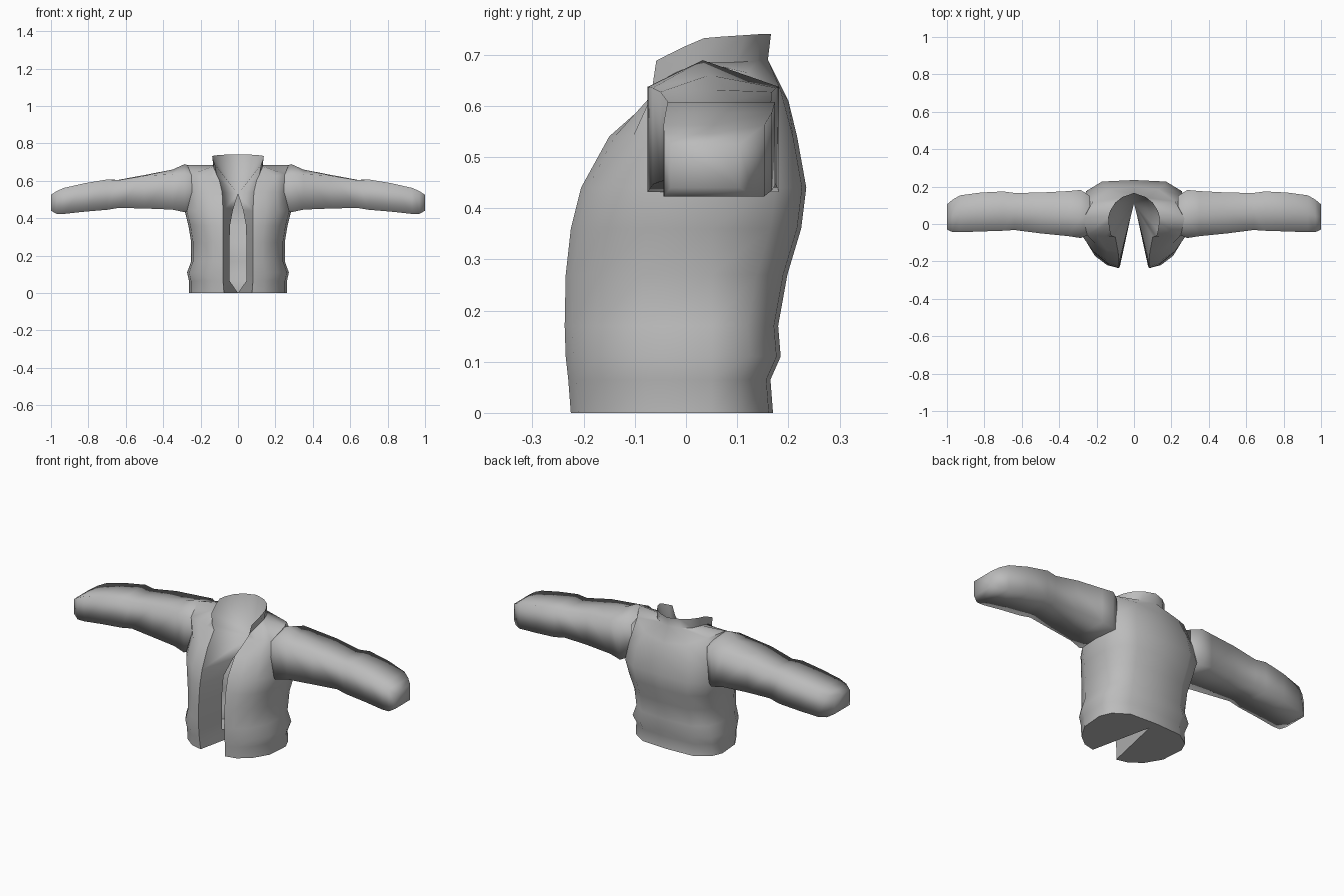
import bpy, bmesh, math

if "Cube" in bpy.data.objects:
    bpy.data.objects.remove(bpy.data.objects["Cube"])

mat = bpy.data.materials.new("grey_cloth")
mat.diffuse_color = (0.5, 0.5, 0.5, 1)
mat.use_nodes = True
mat.node_tree.nodes["Principled BSDF"].inputs["Base Color"].default_value = mat.diffuse_color


def finish(name, bm, angle=None):
    """Mirror the half mesh across x, shade it and colour it."""
    geo = bm.verts[:] + bm.edges[:] + bm.faces[:]
    dup = bmesh.ops.duplicate(bm, geom=geo)["geom"]
    verts = [g for g in dup if isinstance(g, bmesh.types.BMVert)]
    for v in verts:
        v.co.x *= -1
    bmesh.ops.reverse_faces(bm, faces=[g for g in dup if isinstance(g, bmesh.types.BMFace)])
    bmesh.ops.remove_doubles(bm, verts=bm.verts[:], dist=0.0005)
    bmesh.ops.recalc_face_normals(bm, faces=bm.faces[:])
    me = bpy.data.meshes.new(name)
    bm.to_mesh(me)
    bm.free()
    me.materials.append(mat)
    ob = bpy.data.objects.new(name, me)
    bpy.context.collection.objects.link(ob)
    bpy.context.view_layer.objects.active = ob
    ob.select_set(True)
    if angle:
        bpy.ops.object.shade_smooth_by_angle(angle=math.radians(angle))
    else:
        bpy.ops.object.shade_smooth()
    ob.select_set(False)


def loft(bm, rows, closed=False):
    n = len(rows[0])
    for a, b in zip(rows, rows[1:]):
        for i in range(n if closed else n - 1):
            j = (i + 1) % n
            f = [a[i], a[j], b[j], b[i]]
            bm.faces.new(list(dict.fromkeys(f)))


# Jacket body: half rings from the front opening round to the centre back
# z, front edge x, front y, side x, back y
levels = [(0.0, .075, -.225, .262, .17), (.065, .08, -.23, .262, .165),
          (.11, .08, -.235, .272, .185), (.17, .08, -.237, .25, .18),
          (.27, .08, -.235, .25, .198), (.36, .08, -.225, .265, .225),
          (.44, .08, -.205, .285, .235), (.54, .085, -.15, .27, .217)]
bm = bmesh.new()
rows = []
for z, fx, fy, sx, by in levels:
    k = min(1, (.05 - fy) / .28)
    pts = [(fx, fy), (.53 * sx, fy + .015 * k), (.77 * sx, fy + .065 * k),
           (.96 * sx, fy + .15 * k), (sx, .05), (.9 * sx, by - .06),
           (.6 * sx, by - .008), (0, by)]
    rows.append([bm.verts.new((x, y, z)) for x, y in pts])

# Shoulder yoke, collar base and collar rim
yoke = [(.1, -.07, .605), (.15, -.065, .615), (.2, -.063, .625), (.25, -.06, .635),
        (.27, .03, .685), (.22, .12, .665), (.13, .185, .63), (0, .2, .61)]
base = [(.115, -.066, .635), (.12, -.05, .648), (.128, -.02, .665), (.132, .01, .677),
        (.13, .045, .683), (.11, .1, .685), (.07, .14, .688), (0, .16, .69)]
rim = [(.125, -.058, .688), (.13, -.035, .7), (.136, 0, .717), (.138, .035, .732),
       (.128, .07, .735), (.1, .115, .738), (.06, .145, .74), (0, .166, .74)]
for pts in (yoke, base, rim):
    rows.append([bm.verts.new(p) for p in pts])
loft(bm, rows)

# Lining: folds in from the front edges and funnels down inside the collar
low = bm.verts.new((0, .12, 0))
top = bm.verts.new((0, .11, .53))
inner = [low]
for r, x in zip(rows[1:7], (.045, .045, .045, .045, .043, .028)):
    t = (.08 - x) / .08
    inner.append(bm.verts.new((x, -.225 + .34 * t, r[0].co.z)))
inner += [top] * 4
for i in range(len(rows) - 1):
    f = [rows[i][0], rows[i + 1][0], inner[i + 1], inner[i]]
    bm.faces.new(list(dict.fromkeys(f)))
for a, b in zip(rim_v := rows[-1], rim_v[1:]):
    bm.faces.new((a, b, top))

# Closed hem underneath
for a, b in zip(rows[0], rows[0][1:]):
    bm.faces.new((b, a, low))
finish("jacket_body", bm, 55)

# Sleeves: x, front y, back y, bottom z, top z, ridge height
sections = [(.235, -.055, .15, .45, .63, .04), (.285, -.075, .182, .432, .637, .052),
            (.35, -.065, .176, .446, .635, .025), (.5, -.05, .168, .452, .627, .004),
            (.64, -.032, .166, .455, .603, .002), (.7, -.036, .174, .445, .607, 0),
            (.82, -.04, .168, .435, .587, 0), (.93, -.044, .153, .423, .562, 0),
            (.97, -.043, .13, .423, .545, 0), (1.0, -.03, .105, .44, .525, 0)]
bm = bmesh.new()
rings = []
for x, y0, y1, z0, z1, h in sections:
    ym = (y0 + y1) / 2 - h * .4
    pts = [(y0, z0), (y1, z0), (y1, z1), (ym, z1 + h), (y0, z1)]
    rings.append([bm.verts.new((x, y, z)) for y, z in pts])
loft(bm, rings, True)
bm.faces.new(rings[-1])
finish("sleeves", bm)
